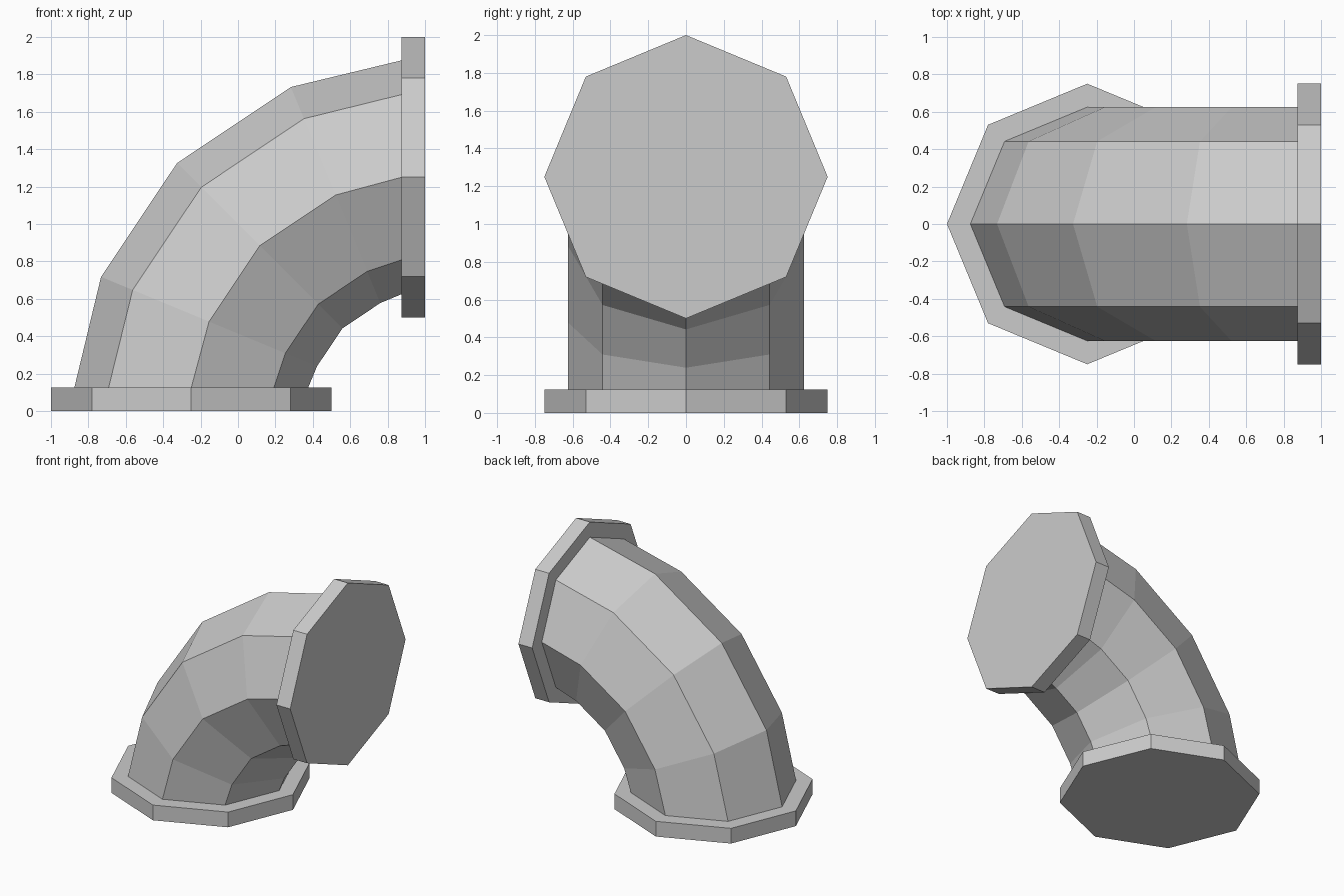
import bpy, bmesh
from math import cos, sin, pi, radians

cube = bpy.data.objects.get("Cube")
if cube:
    bpy.data.objects.remove(cube, do_unlink=True)

SIDES = 8
BEND = 1.25        # bend radius of the pipe's centre line
PIPE_R = 0.625
FLANGE_R = 0.75
THICK = 0.125

grey = bpy.data.materials.new("pipe grey")
colour = (0.6, 0.6, 0.6, 1)
grey.diffuse_color = colour
grey.use_nodes = True
grey.node_tree.nodes["Principled BSDF"].inputs["Base Color"].default_value = colour


def ring(bm, x, z, angle, radius):
    """Octagon around (x, 0, z); angle 0 lies flat, 90 degrees stands upright."""
    verts = []
    for i in range(SIDES):
        a = 2 * pi * i / SIDES
        u, v = radius * cos(a), radius * sin(a)
        verts.append(bm.verts.new((x - u * cos(angle), v, z + u * sin(angle))))
    return verts


def loft(name, stations, capped):
    """Join a row of octagons (x, z, angle, radius) into one faceted tube."""
    bm = bmesh.new()
    rings = [ring(bm, *s) for s in stations]
    for a, b in zip(rings, rings[1:]):
        for i in range(SIDES):
            j = (i + 1) % SIDES
            bm.faces.new((a[i], a[j], b[j], b[i]))
    if capped:
        bm.faces.new(rings[0])
        bm.faces.new(rings[-1])
    bmesh.ops.recalc_face_normals(bm, faces=bm.faces)
    mesh = bpy.data.meshes.new(name)
    bm.to_mesh(mesh)
    bm.free()
    mesh.materials.append(grey)
    obj = bpy.data.objects.new(name, mesh)
    bpy.context.collection.objects.link(obj)


# Curved pipe: a quarter bend about (1, 0), its ends resting on the flanges
stations = [(1 - BEND, THICK, 0, PIPE_R)]
for degrees in (22.5, 45, 67.5):
    t = radians(degrees)
    stations.append((1 - BEND * cos(t), BEND * sin(t), t, PIPE_R))
stations.append((1 - THICK, BEND, pi / 2, PIPE_R))
loft("elbow_pipe", stations, capped=False)

# Flange plates at both ends
loft("bottom_flange", [(1 - BEND, z, 0, FLANGE_R) for z in (0, THICK)], capped=True)
loft("side_flange", [(x, BEND, pi / 2, FLANGE_R) for x in (1 - THICK, 1)], capped=True)
